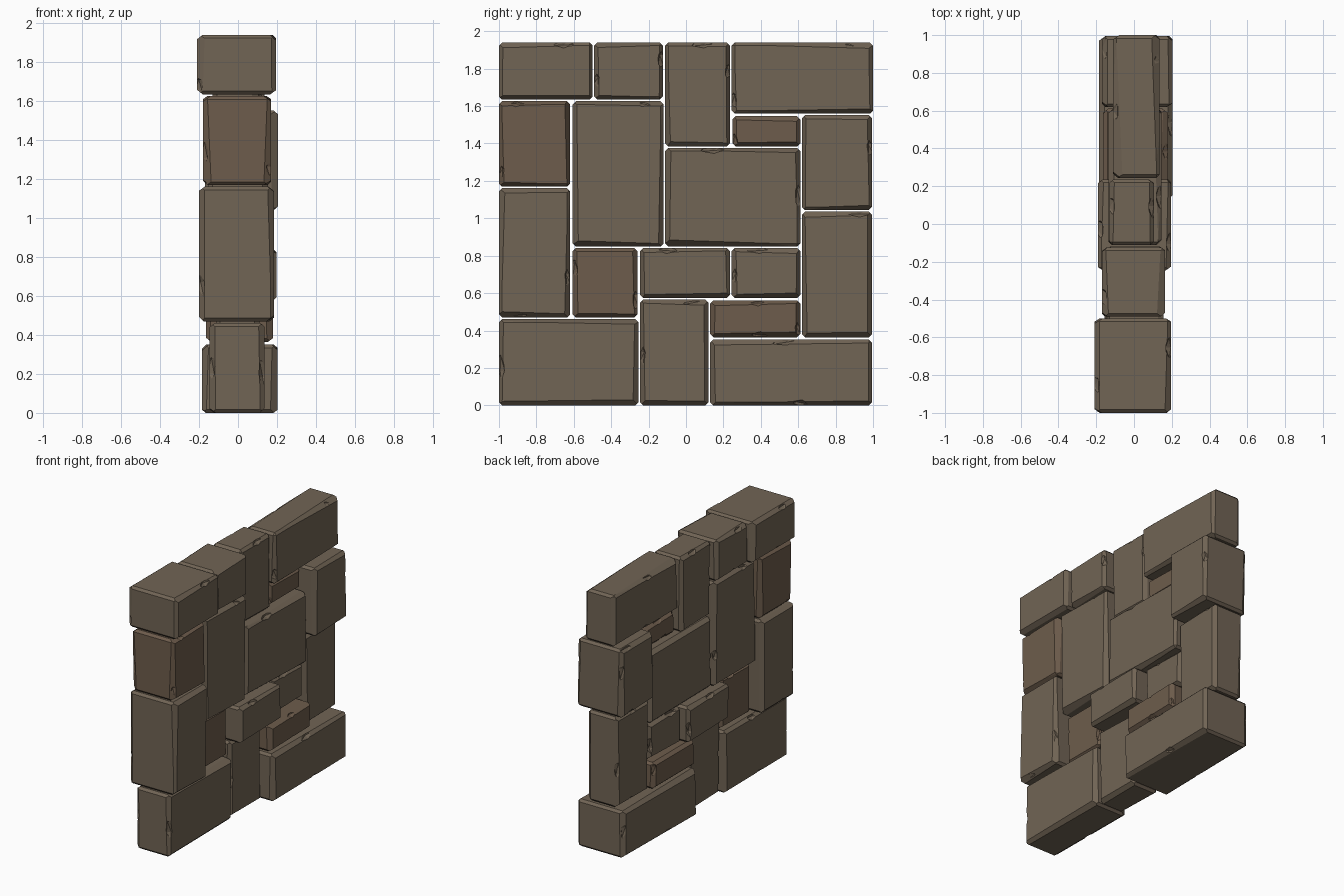
import bpy, bmesh, random
from mathutils import Vector, Matrix

if "Cube" in bpy.data.objects:
    bpy.data.objects.remove(bpy.data.objects["Cube"])

random.seed(11)


def material(name, rgb):
    m = bpy.data.materials.new(name)
    m.diffuse_color = (*rgb, 1)
    m.use_nodes = True
    m.node_tree.nodes["Principled BSDF"].inputs["Base Color"].default_value = m.diffuse_color
    return m


GREY = material("grey_brown_stone", (0.165, 0.128, 0.09))
BROWN = material("warm_brown_stone", (0.155, 0.108, 0.072))

# name: y0, y1, z0, z1, x0, x1
STONES = {
    "top_corner_front": (-1.0, -.495, 1.63, 1.94, -.21, .195),
    "top_front": (-.495, -.12, 1.63, 1.94, -.17, .165),
    "top_middle": (-.115, .24, 1.38, 1.94, -.13, .105),
    "top_corner_back": (.24, 1.0, 1.555, 1.94, -.11, .135),
    "upper_front_brown": (-1.0, -.615, 1.165, 1.63, -.18, .17),
    "tall_middle": (-.61, -.115, .845, 1.63, -.155, .155),
    "small_upper_brown": (.245, .615, 1.38, 1.55, -.085, .09),
    "upper_back": (.615, .995, 1.04, 1.555, -.17, .205),
    "large_centre": (-.115, .615, .845, 1.38, -.135, .145),
    "mid_front": (-1.0, -.615, .465, 1.165, -.20, .185),
    "small_lower_brown": (-.61, -.255, .465, .845, -.11, .095),
    "small_centre": (-.25, .24, .57, .845, -.19, .197),
    "small_back": (.24, .615, .57, .845, -.13, .11),
    "mid_back": (.615, .995, .36, 1.04, -.13, .12),
    "bottom_front": (-1.0, -.25, 0, .465, -.145, .135),
    "bottom_middle": (-.25, .125, 0, .57, -.11, .11),
    "narrow_brown": (.125, .615, .36, .565, -.165, .18),
    "bottom_back": (.125, .995, 0, .355, -.185, .203),
}


def temp_object(bm, name):
    me = bpy.data.meshes.new(name)
    bm.to_mesh(me)
    bm.free()
    ob = bpy.data.objects.new(name, me)
    bpy.context.collection.objects.link(ob)
    return ob


def stone_block(centre, size):
    """Bevelled box whose long edges are trimmed by slightly tilted planes."""
    bm = bmesh.new()
    bmesh.ops.create_cube(bm, size=1)
    bmesh.ops.scale(bm, vec=size, verts=bm.verts)
    bmesh.ops.bevel(bm, geom=bm.edges[:], offset=.017, segments=1, affect='EDGES')
    for along in (1, 2):
        across = 3 - along
        for sx in (-1, 1):
            for s in (-1, 1):
                edge = Vector((sx * size.x / 2, 0, 0))
                edge[across] = s * size[across] / 2
                normal = Vector((sx * random.uniform(.6, 1), 0, 0))
                normal[across] = s
                normal[along] = random.uniform(-.035, .035)
                normal.normalize()
                cut = bmesh.ops.bisect_plane(
                    bm, geom=bm.verts[:] + bm.edges[:] + bm.faces[:],
                    plane_co=edge - normal * random.uniform(.014, .02),
                    plane_no=normal, clear_outer=True)
                rim = [g for g in cut["geom_cut"] if isinstance(g, bmesh.types.BMEdge)]
                if rim:
                    bmesh.ops.holes_fill(bm, edges=rim, sides=0)
    bmesh.ops.recalc_face_normals(bm, faces=bm.faces)
    bmesh.ops.translate(bm, vec=centre, verts=bm.verts)
    return bm


def chip_cutter(centre, size):
    """A few stretched low-poly lumps sitting on random long edges."""
    bm = bmesh.new()
    spots = [(a, sx, s) for a in (1, 2) for sx in (-1, 1) for s in (-1, 1)]
    for along, sx, s in random.sample(spots, 4):
        p = Vector((sx * size.x / 2, 0, 0))
        p[3 - along] = s * size[3 - along] / 2
        p[along] = random.uniform(-.34, .34) * size[along]
        stretch = Vector((.032, .03, .03))
        stretch[along] = random.uniform(.05, .09)
        turn = Matrix.Rotation(random.uniform(-.25, .25), 4, 'X')
        bmesh.ops.create_icosphere(
            bm, subdivisions=1, radius=1,
            matrix=Matrix.Translation(centre + p) @ turn @ Matrix.Diagonal((*stretch, 1)))
    return bm


# Build each stone, carve the chips, keep the carved mesh
for name, (y0, y1, z0, z1, x0, x1) in STONES.items():
    gap = .004
    lo = Vector((x0, y0 + (gap if y0 > -1 else 0), z0 + (gap if z0 > 0 else 0)))
    hi = Vector((x1, y1 - (gap if y1 < .99 else 0), z1 - (gap if z1 < 1.94 else 0)))
    centre, size = (lo + hi) / 2, hi - lo
    stone = temp_object(stone_block(centre, size), name + "_stone")
    cutter = temp_object(chip_cutter(centre, size), "chip_cutter")
    cutter.hide_render = True
    mod = stone.modifiers.new("chips", 'BOOLEAN')
    mod.operation, mod.solver, mod.object = 'DIFFERENCE', 'EXACT', cutter
    mod.use_self = True
    deps = bpy.context.evaluated_depsgraph_get()
    carved = bpy.data.meshes.new_from_object(stone.evaluated_get(deps))
    stone.modifiers.clear()
    stone.data = carved
    bpy.data.objects.remove(cutter)
    carved.materials.clear()
    carved.materials.append(BROWN if "brown" in name else GREY)
